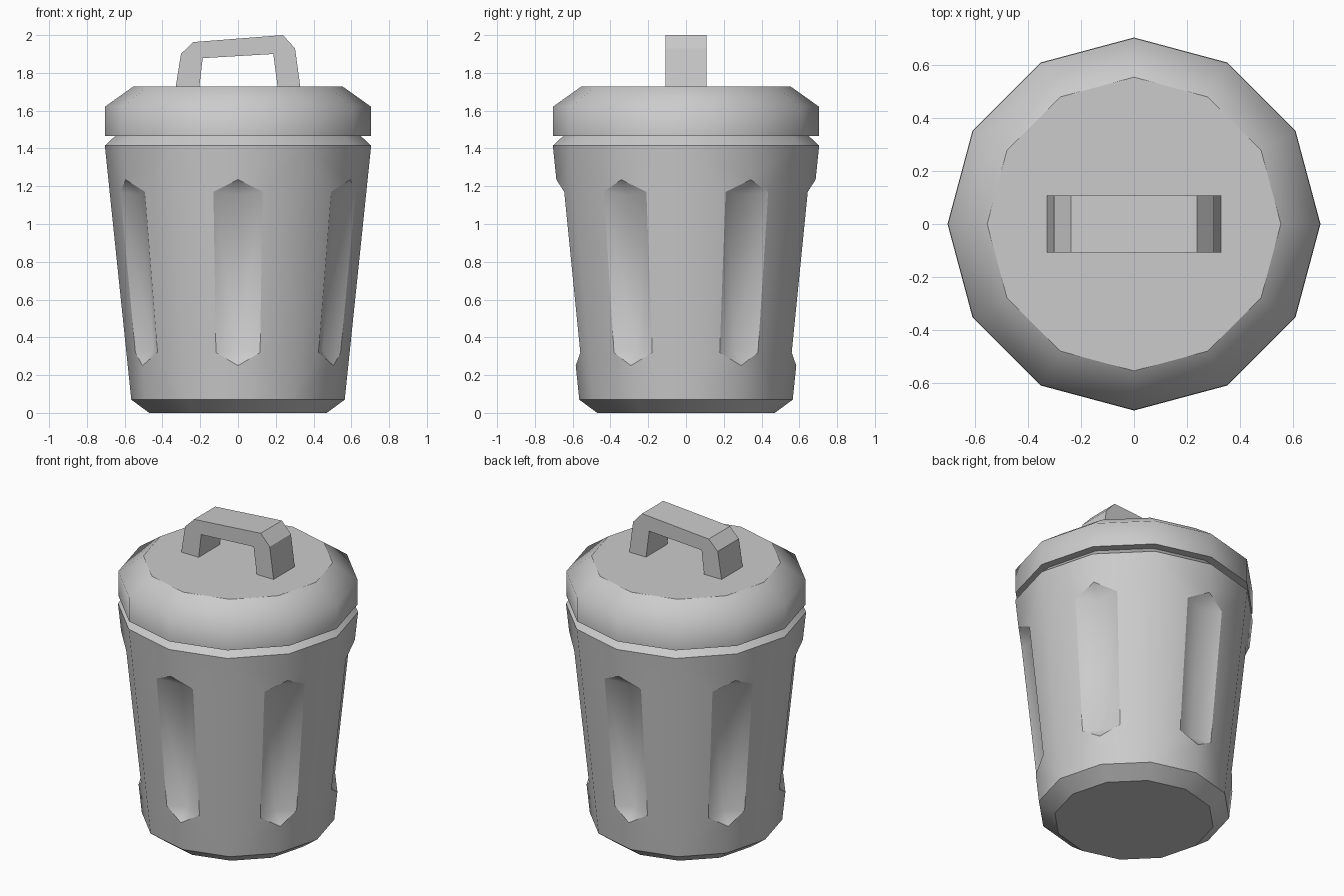
import bpy, bmesh
from math import sin, cos, radians, tan

if "Cube" in bpy.data.objects:
    bpy.data.objects.remove(bpy.data.objects["Cube"])

SIDES = 12


def polar(angle, out, side, z):
    """Point given by outward and sideways distance in the direction angle."""
    a = radians(angle)
    return (cos(a) * out - sin(a) * side, sin(a) * out + cos(a) * side, z)


class Builder:
    """Collects faces in smooth patches; edges between patches become sharp."""

    def __init__(self):
        self.bm = bmesh.new()
        self.layer = self.bm.faces.layers.int.new("patch")

    def face(self, pts, patch):
        f = self.bm.faces.new([self.bm.verts.new(p) for p in pts])
        f[self.layer] = patch

    def cap(self, r, z, patch):
        self.face([polar(30 * i, r, 0, z) for i in range(SIDES)], patch)

    def band(self, r0, z0, r1, z1, patch):
        for i in range(SIDES):
            a, b = 30 * i, 30 * i + 30
            self.face([polar(a, r0, 0, z0), polar(b, r0, 0, z0),
                       polar(b, r1, 0, z1), polar(a, r1, 0, z1)], patch)

    def finish(self, name):
        bm = self.bm
        bmesh.ops.remove_doubles(bm, verts=bm.verts, dist=0.0005)
        bmesh.ops.recalc_face_normals(bm, faces=bm.faces)
        for f in bm.faces:
            f.smooth = True
        for e in bm.edges:
            e.smooth = len({f[self.layer] for f in e.link_faces}) == 1
        bm.faces.layers.int.remove(self.layer)
        mesh = bpy.data.meshes.new(name)
        bm.to_mesh(mesh)
        bm.free()
        obj = bpy.data.objects.new(name, mesh)
        bpy.context.collection.objects.link(obj)
        return obj


# Body: tapered 12-sided bin with six pressed-in grooves
Z0, Z1, R0, R1 = 0.07, 1.415, 0.565, 0.705


def radius(z):
    return R0 + (R1 - R0) * (z - Z0) / (Z1 - Z0)


DEPTH = 0.075
body = Builder()
body.cap(0.47, 0, 0)
body.band(0.47, 0, R0, Z0, 1)
for k in range(6):
    a = -90 + 60 * k
    tip_hi, tip_lo = (polar(a, radius(z), 0, z) for z in (1.235, 0.25))
    mid_hi, mid_lo = (polar(a, radius(z) - DEPTH, 0, z) for z in (1.155, 0.33))
    for s in (-1, 1):
        edge_hi, edge_lo = (polar(a, radius(z) - w * tan(radians(15)), s * w, z)
                            for z, w in ((1.17, 0.13), (0.32, 0.117)))
        body.face([polar(a, R0, 0, Z0), polar(a + 30 * s, R0, 0, Z0),
                   polar(a + 30 * s, R1, 0, Z1), polar(a, R1, 0, Z1),
                   tip_hi, edge_hi, edge_lo, tip_lo], 2)
        body.face([tip_hi, mid_hi, edge_hi], 3)
        body.face([edge_hi, mid_hi, mid_lo, edge_lo], 3)
        body.face([edge_lo, mid_lo, tip_lo], 3)
body.band(R1, Z1, 0.65, 1.466, 4)
body.cap(0.65, 1.466, 5)
body.finish("bin_body")

# Lid: rounded shoulder, flat top
lid = Builder()
lid.cap(0.703, 1.466, 0)
lid.band(0.703, 1.466, 0.703, 1.622, 1)
lid.band(0.703, 1.622, 0.555, 1.727, 1)
lid.cap(0.555, 1.727, 2)
lid.finish("bin_lid")

# Handle: slightly crooked flat bar, extruded profile
outline = [(-0.33, 1.725), (-0.302, 1.90), (-0.238, 1.963), (0.238, 2.0),
           (0.302, 1.93), (0.33, 1.725), (0.21, 1.725), (0.187, 1.90),
           (-0.187, 1.878), (-0.205, 1.725)]
bm = bmesh.new()
profile = bm.faces.new([bm.verts.new((x, -0.108, z)) for x, z in outline])
new = bmesh.ops.extrude_face_region(bm, geom=[profile], use_keep_orig=True)["geom"]
bmesh.ops.translate(bm, vec=(0, 0.216, 0),
                    verts=[v for v in new if isinstance(v, bmesh.types.BMVert)])
bmesh.ops.recalc_face_normals(bm, faces=bm.faces)
mesh = bpy.data.meshes.new("lid_handle")
bm.to_mesh(mesh)
bm.free()
bpy.context.collection.objects.link(bpy.data.objects.new("lid_handle", mesh))
